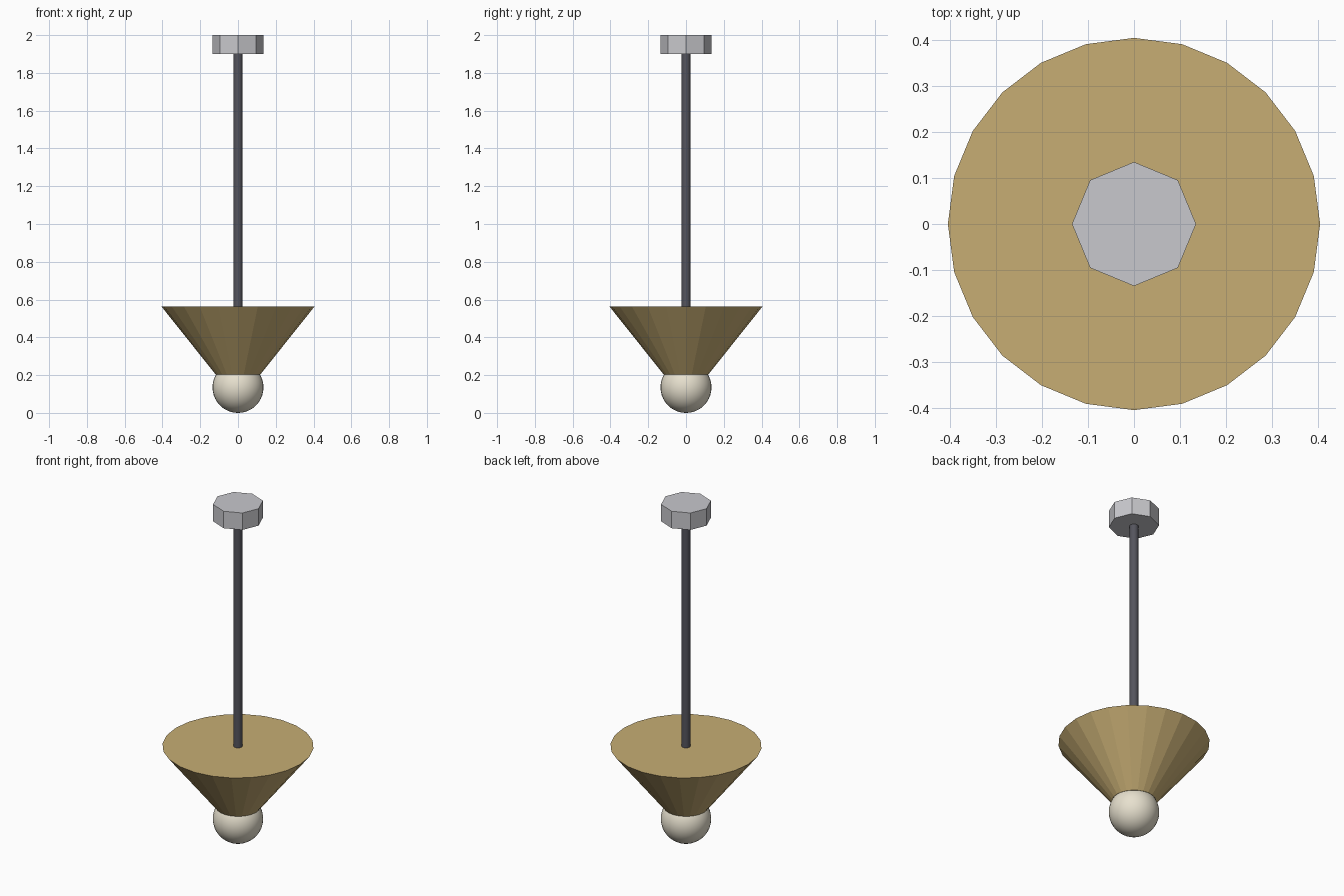
import bpy
import math

cube = bpy.data.objects.get("Cube")
if cube:
    bpy.data.objects.remove(cube, do_unlink=True)


def material(name, rgb, roughness=0.6):
    mat = bpy.data.materials.new(name)
    mat.use_nodes = True
    mat.diffuse_color = (*rgb, 1)
    bsdf = mat.node_tree.nodes["Principled BSDF"]
    bsdf.inputs["Base Color"].default_value = (*rgb, 1)
    bsdf.inputs["Roughness"].default_value = roughness
    return mat


def finish(name, mat):
    obj = bpy.context.object
    obj.name = obj.data.name = name
    obj.data.materials.append(mat)
    return obj


def frustum(name, mat, sides, r_low, r_high, z_low, z_high):
    """Upright cone section with a corner on each axis."""
    bpy.ops.mesh.primitive_cone_add(
        vertices=sides, radius1=r_low, radius2=r_high,
        depth=z_high - z_low, location=(0, 0, (z_low + z_high) / 2))
    return finish(name, mat)


silver = material("silver grey", (0.58, 0.58, 0.61))
charcoal = material("charcoal metal", (0.09, 0.09, 0.11))
brass = material("brass tan", (0.57, 0.42, 0.175))
cream = material("cream glass", (0.80, 0.75, 0.62))

# Ceiling mount and hanging rod
frustum("ceiling_canopy", silver, 8, 0.135, 0.135, 1.9, 2.0)
frustum("hanging_rod", charcoal, 12, 0.024, 0.024, 0.55, 1.91)
bpy.ops.object.shade_smooth_by_angle(angle=math.radians(35))

# Closed shade, wide at the top
frustum("lamp_shade", brass, 24, 0.118, 0.405, 0.203, 0.563)

# Round bulb seated in the narrow end of the shade
bpy.ops.mesh.primitive_uv_sphere_add(
    segments=32, ring_count=20, radius=0.135, location=(0, 0, 0.135))
finish("bulb", cream)
bpy.ops.object.shade_smooth()
